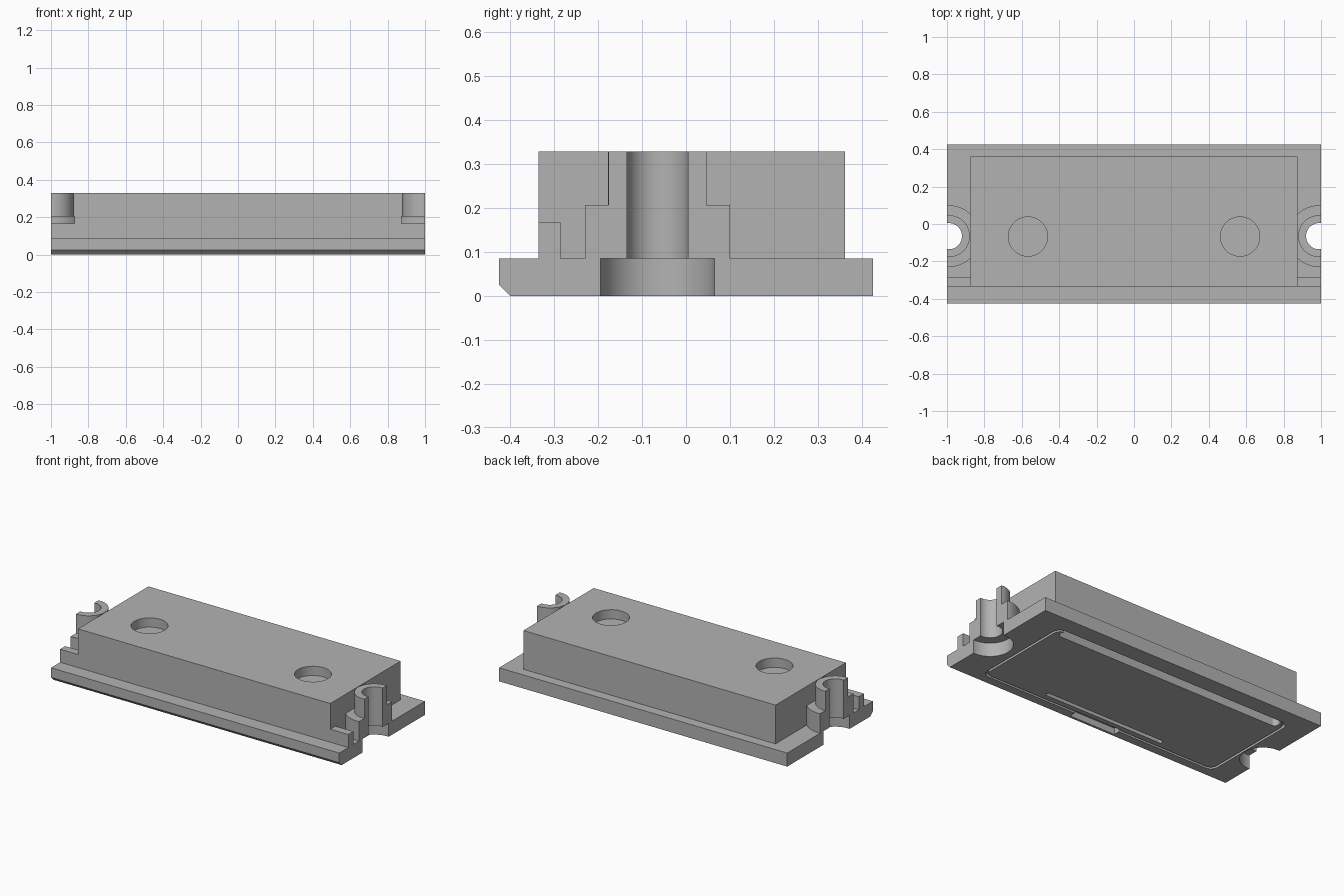
import bpy, bmesh, math
from mathutils import Vector

if "Cube" in bpy.data.objects:
    bpy.data.objects.remove(bpy.data.objects["Cube"])

grey = bpy.data.materials.new("plain grey")
grey.diffuse_color = (0.45, 0.45, 0.45, 1)
grey.use_nodes = True
grey.node_tree.nodes["Principled BSDF"].inputs["Base Color"].default_value = grey.diffuse_color


def prism(name, pts, depth, cutter=False):
    """Extrude a closed 3D polygon along the depth vector."""
    bm = bmesh.new()
    face = bm.faces.new([bm.verts.new(p) for p in pts])
    ext = bmesh.ops.extrude_face_region(bm, geom=[face])
    moved = [v for v in ext["geom"] if isinstance(v, bmesh.types.BMVert)]
    bmesh.ops.translate(bm, verts=moved, vec=Vector(depth))
    bmesh.ops.recalc_face_normals(bm, faces=bm.faces)
    me = bpy.data.meshes.new(name)
    bm.to_mesh(me)
    bm.free()
    ob = bpy.data.objects.new(name, me)
    bpy.context.collection.objects.link(ob)
    me.materials.append(grey)
    if cutter:
        ob.hide_render = True
        ob.hide_viewport = True
    return ob


def arc(cx, cy, r, a0, a1, n):
    return [(cx + r * math.cos(a0 + (a1 - a0) * i / n),
             cy + r * math.sin(a0 + (a1 - a0) * i / n)) for i in range(n + 1)]


def rounded(x0, x1, y0, y1, r):
    q, pts = math.pi / 2, []
    for k, (cx, cy) in enumerate([(x1 - r, y1 - r), (x0 + r, y1 - r),
                                  (x0 + r, y0 + r), (x1 - r, y0 + r)]):
        pts += arc(cx, cy, r, k * q, (k + 1) * q, 8)
    return pts


def slab(name, pts, z0, z1, cutter=False):
    return prism(name, [(x, y, z0) for x, y in pts], (0, 0, z1 - z0), cutter)


def rect(x0, x1, y0, y1):
    return [(x0, y0), (x1, y0), (x1, y1), (x0, y1)]


def circle(cx, cy, r, n=48):
    return arc(cx, cy, r, 0, 2 * math.pi, n)[:-1]


def cut(ob, cutter):
    m = ob.modifiers.new(cutter.name, "BOOLEAN")
    m.operation, m.object, m.solver = "DIFFERENCE", cutter, "EXACT"


BASE_Z, TOP_Z = 0.085, 0.328
LUG_X, LUG_Y = 0.99, -0.065

# base plate with a chamfered front lower edge
base = prism("base_plate", [(-1, y, z) for y, z in
             [(-0.40, 0), (0.425, 0), (0.425, BASE_Z), (-0.425, BASE_Z),
              (-0.425, 0.025)]], (2, 0, 0))

# raised block with two blind round holes
block = slab("raised_block", rect(-0.875, 0.875, -0.335, 0.362), BASE_Z, TOP_Z)


def half_ring(name, s, r_out, r_in, z1):
    """Upright ring, open at the end of the plate."""
    ao, ai = math.acos((1 - LUG_X) / r_out), math.acos((1 - LUG_X) / r_in)
    t = 2 * math.pi
    pts = arc(LUG_X, LUG_Y, r_out, ao, t - ao, 40)
    pts += arc(LUG_X, LUG_Y, r_in, t - ai, ai, 32)
    return slab(name, [(s * x, y) for x, y in pts], BASE_Z, z1)


for s, side in ((1, "right"), (-1, "left")):
    # screw lugs: slim collar standing in a wider, lower one
    half_ring(side + "_collar", s, 0.112, 0.07, TOP_Z)
    half_ring(side + "_collar_foot", s, 0.165, 0.07, 0.207)
    # short rib at each end of the front edge
    slab(side + "_end_rib", rect(*sorted((s * 0.875, s)), -0.335, -0.285),
         BASE_Z, 0.167)
    # counterbore below each lug, hole in the block top
    cut(base, slab(side + "_counterbore", circle(s * LUG_X, LUG_Y, 0.13),
                   -0.1, 0.2, True))
    cut(block, slab(side + "_hole", circle(s * 0.567, -0.067, 0.105),
                    0.27, 0.5, True))

# underside: seam around the lid, wide rear groove, slot and finger notch
LX = -0.02
seam = slab("lid_seam", rounded(LX - 0.835, LX + 0.835, -0.345, 0.32, 0.05),
            -0.05, 0.02, True)
lid = slab("lid", rounded(LX - 0.82, LX + 0.82, -0.33, 0.305, 0.04), 0, 0.02)
cut(base, seam)
rear = slab("rear_groove", rounded(LX - 0.79, LX + 0.79, 0.255, 0.312, 0.025),
            -0.06, 0.06, True)
slot = slab("lid_slot", rounded(LX - 0.42, LX + 0.42, -0.295, -0.27, 0.012),
            -0.07, 0.05, True)
notch = slab("finger_notch", rect(LX - 0.16, LX + 0.16, -0.385, -0.325),
             -0.08, 0.04, True)
for part in (base, lid):
    for tool in (rear, slot, notch):
        cut(part, tool)

# bake the cuts, drop the helpers, smooth only the round walls
bpy.context.view_layer.update()
deps = bpy.context.evaluated_depsgraph_get()
baked = [(o, bpy.data.meshes.new_from_object(o.evaluated_get(deps)))
         for o in (base, block, lid)]
for o, me in baked:
    o.modifiers.clear()
    o.data = me
for o in list(bpy.data.objects):
    if o.hide_render:
        bpy.data.objects.remove(o)
for o in bpy.data.objects:
    o.select_set(True)
bpy.context.view_layer.objects.active = base
bpy.ops.object.shade_smooth_by_angle(angle=math.radians(30))
